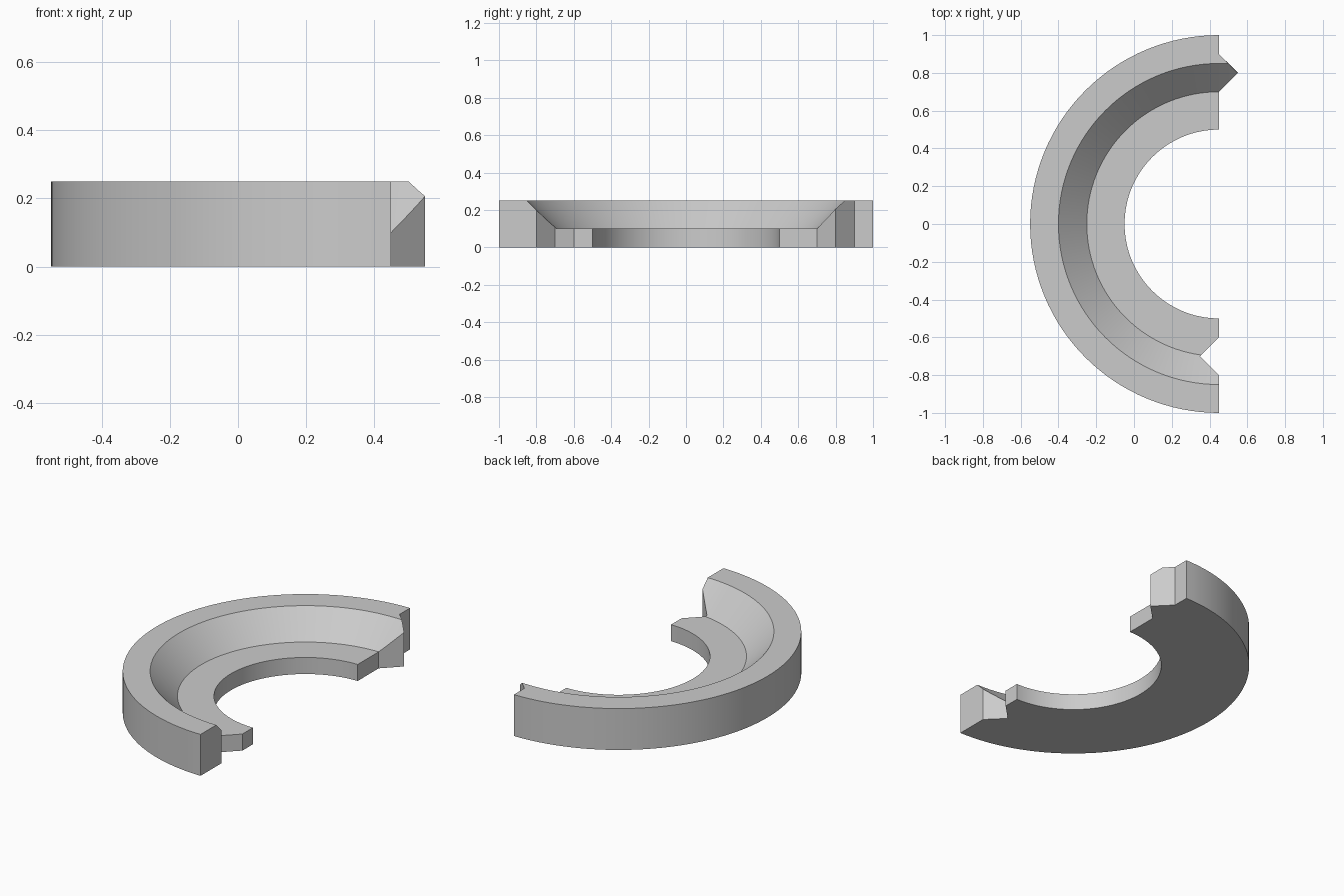
import bpy
import bmesh
import math

cube = bpy.data.objects.get("Cube")
if cube:
    bpy.data.objects.remove(cube, do_unlink=True)

SPLIT_X = 0.45   # centre of the ring and plane of its cut ends
HEIGHT = 0.25


def add_object(name, bm):
    bmesh.ops.recalc_face_normals(bm, faces=bm.faces)
    mesh = bpy.data.meshes.new(name)
    bm.to_mesh(mesh)
    bm.free()
    obj = bpy.data.objects.new(name, mesh)
    bpy.context.collection.objects.link(obj)
    return obj


grey = bpy.data.materials.new("light grey")
grey.use_nodes = True
colour = (0.6, 0.6, 0.6, 1)
grey.diffuse_color = colour
grey.node_tree.nodes["Principled BSDF"].inputs["Base Color"].default_value = colour

# Ring: flat inner ledge, sloped bowl and high outer rim, turned about the z axis
section = [(0.5, 0), (1, 0), (1, HEIGHT), (0.85, HEIGHT), (0.7, 0.1), (0.5, 0.1)]
bm = bmesh.new()
verts = [bm.verts.new((SPLIT_X + r, 0, z)) for r, z in section]
edges = [bm.edges.new((verts[i - 1], verts[i])) for i in range(len(verts))]
bmesh.ops.spin(bm, geom=verts + edges, cent=(SPLIT_X, 0, 0), axis=(0, 0, 1),
               angle=math.tau, steps=128, use_merge=True)
bmesh.ops.remove_doubles(bm, verts=bm.verts, dist=0.0001)
ring = add_object("half_ring", bm)
ring.data.materials.append(grey)

# Footprint kept from the ring: left half, with a notch in front and a tab behind
footprint = [(-2, -2), (SPLIT_X, -2), (SPLIT_X, -0.8), (0.35, -0.7), (SPLIT_X, -0.6),
             (SPLIT_X, 0.7), (0.55, 0.8), (SPLIT_X, 0.9), (SPLIT_X, 2), (-2, 2)]
bm = bmesh.new()
base = bm.faces.new([bm.verts.new((x, y, -0.5)) for x, y in footprint])
top = bmesh.ops.extrude_face_region(bm, geom=[base])
bmesh.ops.translate(bm, vec=(0, 0, 1.5),
                    verts=[v for v in top["geom"] if isinstance(v, bmesh.types.BMVert)])
cutter = add_object("footprint_cutter", bm)
cutter.data.materials.append(grey)
cutter.hide_render = True

# Trim the ring to the footprint
bpy.context.view_layer.objects.active = ring
ring.select_set(True)
trim = ring.modifiers.new("trim", 'BOOLEAN')
trim.operation = 'INTERSECT'
trim.solver = 'EXACT'
trim.object = cutter
bpy.ops.object.modifier_apply(modifier=trim.name)
bpy.data.objects.remove(cutter, do_unlink=True)

bpy.ops.object.shade_smooth_by_angle(angle=math.radians(30))
